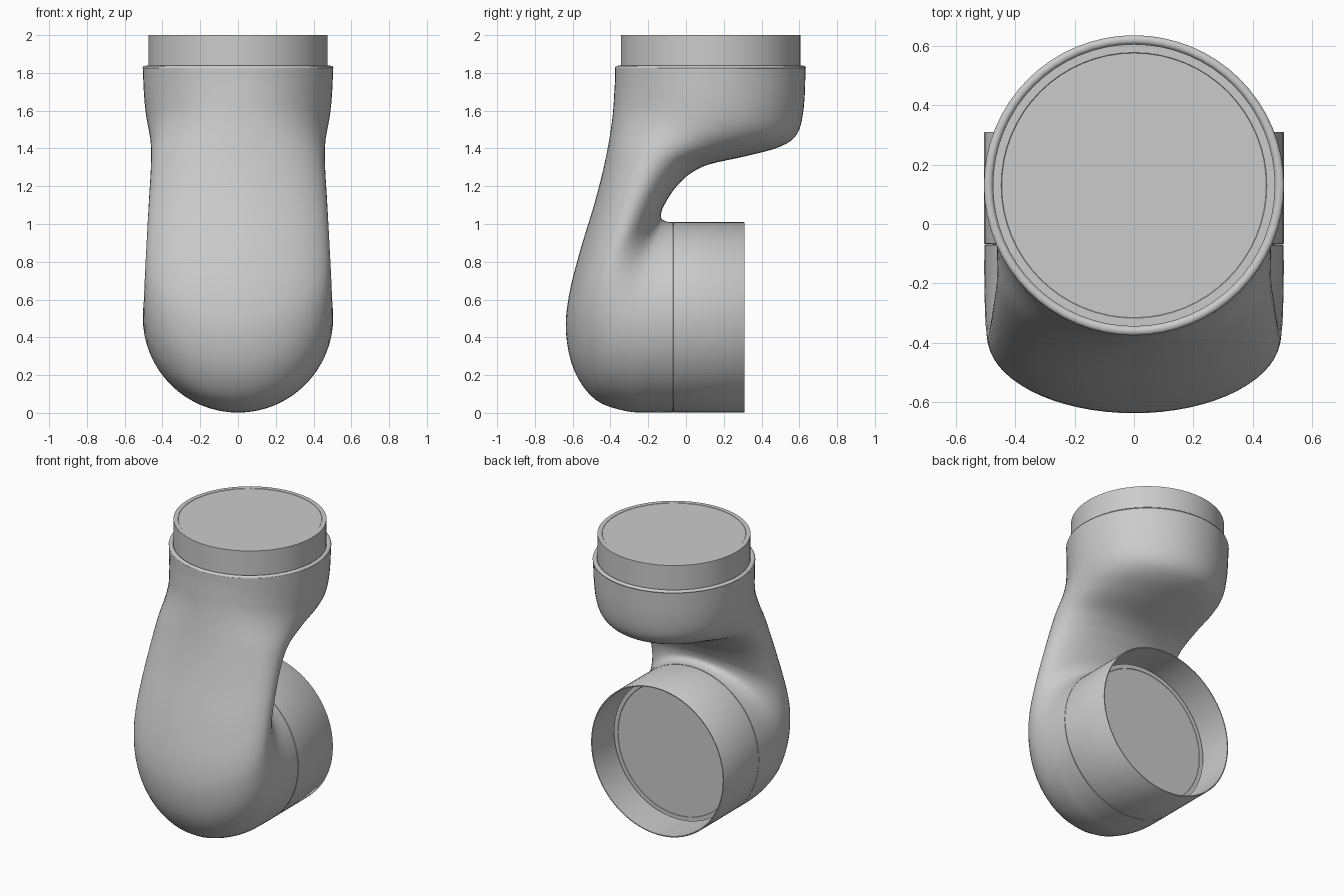
import bpy, bmesh
from math import sin, cos, pi
from mathutils import Matrix, Vector

if "Cube" in bpy.data.objects:
    bpy.data.objects.remove(bpy.data.objects["Cube"])

N = 64  # segments around


def finish(name, bm, angle=0.6):
    bmesh.ops.recalc_face_normals(bm, faces=bm.faces)
    me = bpy.data.meshes.new(name)
    bm.to_mesh(me)
    bm.free()
    ob = bpy.data.objects.new(name, me)
    bpy.context.collection.objects.link(ob)
    bpy.ops.object.select_all(action='DESELECT')
    ob.select_set(True)
    bpy.context.view_layer.objects.active = ob
    bpy.ops.object.shade_smooth_by_angle(angle=angle)
    return ob


def bridge(bm, a, b):
    n = len(a)
    for i in range(n):
        bm.faces.new((a[i], a[(i + 1) % n], b[(i + 1) % n], b[i]))


def lathe(name, profile, matrix, closed=False):
    bm = bmesh.new()
    rings = [[bm.verts.new(matrix @ Vector((r * cos(2 * pi * i / N), r * sin(2 * pi * i / N), h)))
              for i in range(N)] for r, h in profile]
    for a, b in zip(rings, rings[1:]):
        bridge(bm, a, b)
    if closed:
        bridge(bm, rings[-1], rings[0])
    else:
        bm.faces.new(rings[-1])
    return finish(name, bm)


# Body: elliptical sections spanning outer point (y,z), inner point (y,z), half width
sections = [
    (-.07, .002, -.07, 1.01, .503), (-.19, .002, -.10, 1.012, .504),
    (-.32, .01, -.12, 1.02, .503), (-.48, .07, -.13, 1.03, .501),
    (-.59, .22, -.133, 1.045, .497), (-.635, .42, -.128, 1.07, .492),
    (-.62, .62, -.115, 1.10, .486), (-.56, .86, -.08, 1.16, .478),
    (-.49, 1.09, -.04, 1.21, .470), (-.445, 1.26, .02, 1.265, .463),
    (-.415, 1.40, .12, 1.315, .46), (-.395, 1.52, .32, 1.36, .463),
    (-.385, 1.61, .50, 1.41, .475), (-.38, 1.69, .59, 1.48, .488),
    (-.376, 1.76, .624, 1.62, .498), (-.375, 1.825, .633, 1.825, .504)]


def spline(pts, steps):
    out = []
    for i in range(len(pts) - 1):
        p = [Vector(pts[min(max(i + k, 0), len(pts) - 1)]) for k in (-1, 0, 1, 2)]
        for s in range(steps):
            t = s / steps
            out.append(.5 * (2 * p[1] + (p[2] - p[0]) * t + (2 * p[0] - 5 * p[1] + 4 * p[2] - p[3]) * t * t
                             + (3 * p[1] - p[0] - 3 * p[2] + p[3]) * t ** 3))
    return out + [Vector(pts[-1])]


bm = bmesh.new()
loops = []
for oy, oz, iy, iz, w in spline(sections, 4):
    o, n = Vector((0, oy, oz)), Vector((0, iy, iz))
    mid, half = (o + n) / 2, (n - o) / 2
    loops.append([bm.verts.new(mid + half * cos(2 * pi * i / N) + Vector((w * sin(2 * pi * i / N), 0, 0)))
                  for i in range(N)])
for a, b in zip(loops, loops[1:]):
    bridge(bm, a, b)
bm.faces.new(loops[0])
bm.faces.new(loops[-1])
finish("elbow_body", bm)

# Joint frames: top opens upward, bottom opens to the back
top = Matrix.Translation((0, .13, 1.83))
low = Matrix.Translation((0, -.07, .506)) @ Matrix.Rotation(-pi / 2, 4, 'X')

# Spigots closed by a flat end cap inside a fine rim
spigot = [(.475, -.03), (.475, .17), (.447, .17), (.445, .168)]
lathe("top_spigot", spigot, top)
lathe("lower_spigot", spigot, low)

# Rounded bead on the top flange
bead = [(.490 + .015 * cos(a * pi / 6), -.004 + .012 * sin(a * pi / 6)) for a in range(12)]
lathe("top_flange_bead", bead, top, True)

# Thin collar around the lower spigot
collar = [(.500, .001), (.504, .005), (.504, .377), (.502, .38), (.496, .38), (.496, .001)]
lathe("lower_collar", collar, low, True)
